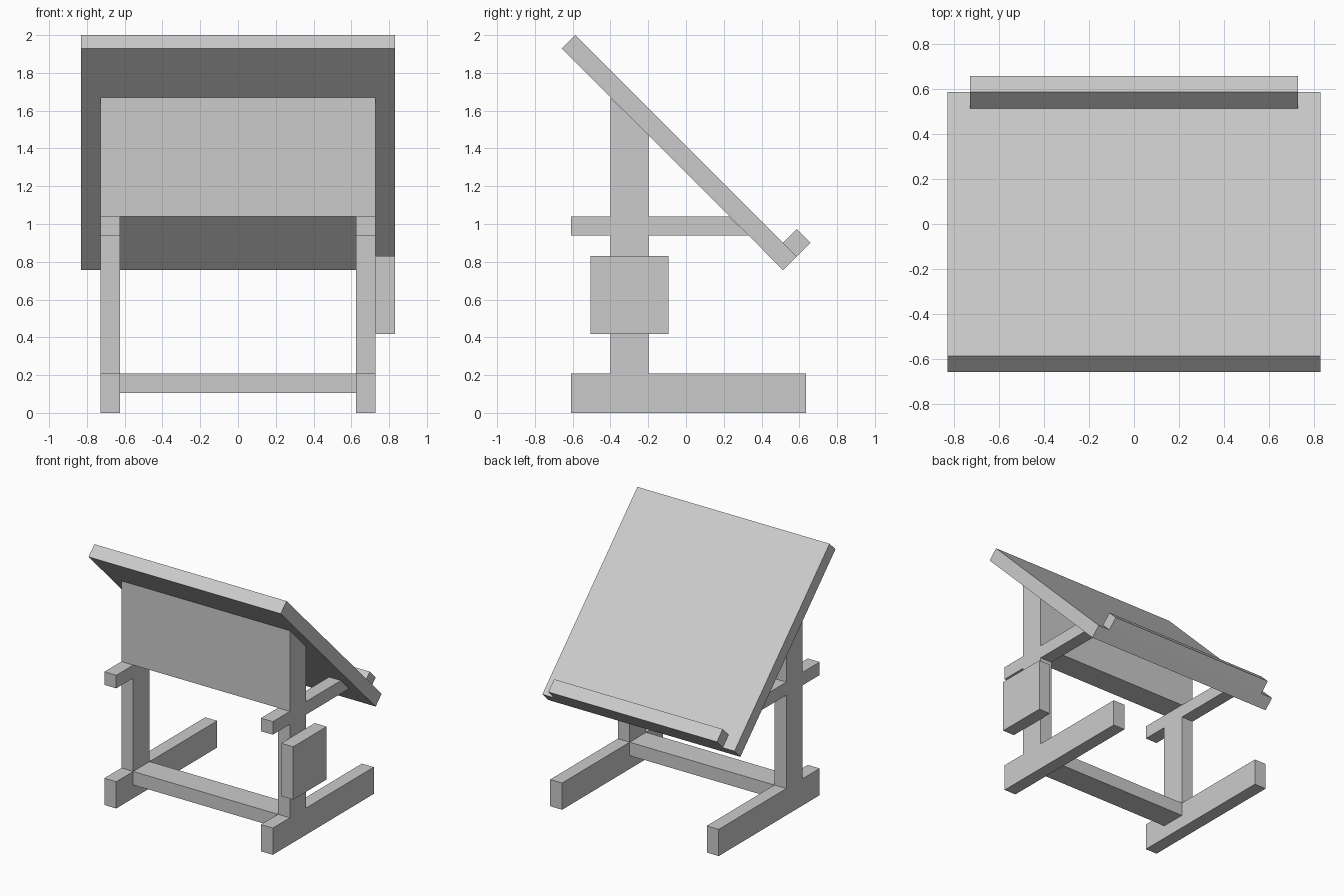
import bpy, bmesh

if "Cube" in bpy.data.objects:
    bpy.data.objects.remove(bpy.data.objects["Cube"])

UNDER = 1.27              # board underside lies on the plane y + z = UNDER
IN, OUT = 0.625, 0.728    # inner and outer x of the side frames
Y0, Y1 = -0.40, -0.198    # post depth


def extrude_x(name, profile, x0, x1):
    """Extrude a closed (y, z) outline along x."""
    bm = bmesh.new()
    face = bm.faces.new([bm.verts.new((x0, y, z)) for y, z in profile])
    ext = bmesh.ops.extrude_face_region(bm, geom=[face])
    moved = [v for v in ext["geom"] if isinstance(v, bmesh.types.BMVert)]
    bmesh.ops.translate(bm, verts=moved, vec=(x1 - x0, 0, 0))
    bmesh.ops.recalc_face_normals(bm, faces=bm.faces[:])
    mesh = bpy.data.meshes.new(name)
    bm.to_mesh(mesh)
    bm.free()
    obj = bpy.data.objects.new(name, mesh)
    bpy.context.collection.objects.link(obj)
    return obj


def rect(y0, y1, z0, z1):
    return [(y0, z0), (y1, z0), (y1, z1), (y0, z1)]


# Side frames: foot, post and cross arm in one outline, arm cut by the board
frame = [(-0.61, 0), (0.636, 0), (0.636, 0.209), (Y1, 0.209),
         (Y1, 0.938), (UNDER - 0.938, 0.938), (UNDER - 1.04, 1.04),
         (Y0, 1.04), (-0.61, 1.04), (-0.61, 0.938),
         (Y0, 0.938), (Y0, 0.209), (-0.61, 0.209)]
for side, s in (("left", -1), ("right", 1)):
    extrude_x(side + "_side_frame", frame, s * IN, s * OUT)

# Lower stretcher between the posts
extrude_x("stretcher", rect(Y0, Y1, 0.104, 0.209), -IN, IN)

# Upper panel, its top sloped to meet the board
extrude_x("upper_panel",
          [(Y0, 1.04), (Y1, 1.04), (Y1, UNDER - Y1), (Y0, UNDER - Y0)], -OUT, OUT)

# Tilted drawing board
extrude_x("drawing_board",
          [(-0.659, 1.929), (-0.586, 2.0), (0.587, 0.828), (0.514, 0.756)], -0.83, 0.83)

# Ledge along the low edge of the board
extrude_x("pencil_ledge",
          [(0.514, 0.901), (0.587, 0.828), (0.659, 0.901), (0.587, 0.973)], -OUT, OUT)

# Box on the outside of the right post
extrude_x("side_box", rect(-0.505, -0.092, 0.418, 0.831), OUT, 0.83)
